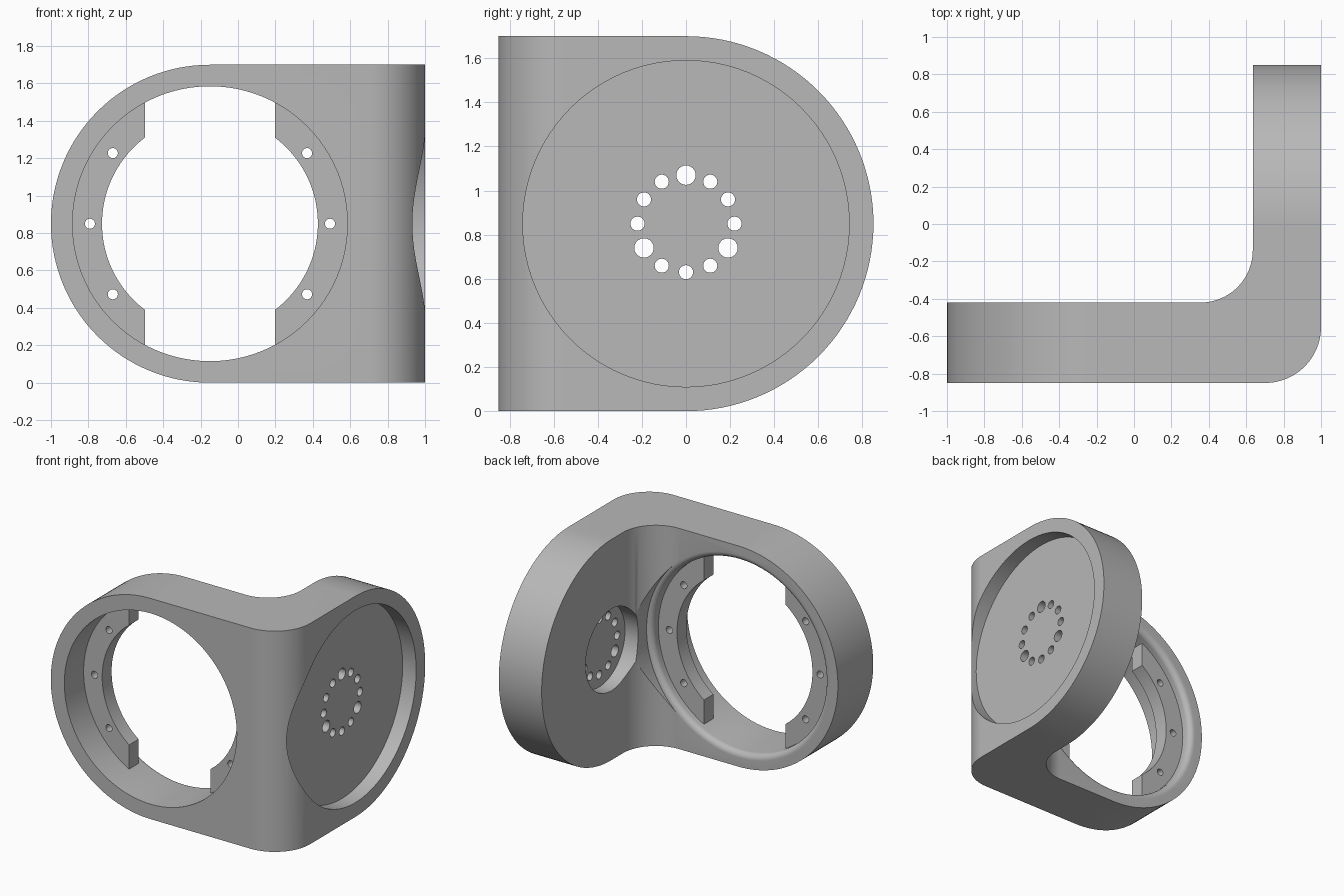
import bpy, bmesh
from math import sin, cos, acos, pi, radians

if "Cube" in bpy.data.objects:
    bpy.data.objects.remove(bpy.data.objects["Cube"], do_unlink=True)

grey = bpy.data.materials.new("plain grey")
grey.use_nodes = True
colour = (0.48, 0.48, 0.48, 1)
grey.diffuse_color = colour
grey.node_tree.nodes["Principled BSDF"].inputs["Base Color"].default_value = colour

R = 0.85             # plate half height, also the rounded end radius
RING_X = -0.15       # centre of the big opening
BORE = 0.735         # opening radius
FRONT, BACK = -0.85, -0.42     # front plate faces
INNER = 0.635        # inner face of the side plate


def arc(cx, cy, r, a0, a1, n=24):
    return [(cx + r * cos(a0 + (a1 - a0) * i / n),
             cy + r * sin(a0 + (a1 - a0) * i / n)) for i in range(n + 1)]


def circle(cx, cy, r, n=96):
    return arc(cx, cy, r, 0, 2 * pi, n)[:-1]


def place(axis, a, b, t):
    return {"x": (t, a, b), "y": (a, t, b), "z": (a, b, t)}[axis]


def loft(name, axis, stacks):
    """Each stack is a list of (depth, outline) sections skinned into one solid."""
    bm = bmesh.new()
    for stack in stacks:
        rings = [[bm.verts.new(place(axis, a, b, t)) for a, b in pts] for t, pts in stack]
        n = len(rings[0])
        for lo, hi in zip(rings, rings[1:]):
            for i in range(n):
                j = (i + 1) % n
                bm.faces.new((lo[i], lo[j], hi[j], hi[i]))
        bm.faces.new(rings[0])
        bm.faces.new(rings[-1])
    bmesh.ops.recalc_face_normals(bm, faces=bm.faces)
    mesh = bpy.data.meshes.new(name)
    bm.to_mesh(mesh)
    bm.free()
    mesh.materials.append(grey)
    obj = bpy.data.objects.new(name, mesh)
    bpy.context.collection.objects.link(obj)
    return obj


def prism(name, axis, lo, hi, *outlines):
    return loft(name, axis, [[(lo, p), (hi, p)] for p in outlines])


def combine(obj, tool, operation="DIFFERENCE"):
    tool.hide_render = True
    mod = obj.modifiers.new("cut", "BOOLEAN")
    mod.operation, mod.object, mod.solver = operation, tool, "EXACT"
    bpy.context.view_layer.objects.active = obj
    bpy.ops.object.modifier_apply(modifier=mod.name)
    bpy.data.objects.remove(tool, do_unlink=True)


def smooth(obj):
    bpy.ops.object.select_all(action="DESELECT")
    obj.select_set(True)
    bpy.context.view_layer.objects.active = obj
    bpy.ops.object.shade_smooth_by_angle(angle=radians(30))


# L-shaped bracket with a rounded corner inside and out
corner = (arc(1 - 0.3, FRONT + 0.3, 0.3, -pi / 2, 0)
          + [(1, 0.9), (INNER, 0.9)]
          + arc(INNER - 0.28, BACK + 0.28, 0.28, 0, -pi / 2)
          + [(-1.1, BACK), (-1.1, FRONT)])
bracket = prism("bracket", "z", -0.1, 2 * R + 0.1, corner)

# Round the free ends of both plates
front_end = arc(RING_X, R, R, pi / 2, 3 * pi / 2, 64) + [(2, 0), (2, 2 * R)]
side_end = arc(0, R, R, -pi / 2, pi / 2, 64) + [(-2, 2 * R + 0.05), (-2, -0.05)]
combine(bracket, prism("front_end", "y", -2, 2, front_end), "INTERSECT")
combine(bracket, prism("side_end", "x", -2, 2, side_end), "INTERSECT")

# Big opening in the front plate, rounded over at the back
lip = 0.045
sections = [(-1, circle(RING_X, R, BORE))]
for i in range(9):
    a = pi / 2 * i / 8
    sections.append((BACK - lip + lip * sin(a),
                     circle(RING_X, R, BORE + lip * (1 - cos(a)))))
sections.append((-0.1, circle(RING_X, R, BORE + lip)))
combine(bracket, loft("opening", "y", [sections]))

# Side plate: wide outer recess, small inner recess, ring of holes
combine(bracket, prism("outer_recess", "x", 0.885, 1.2, circle(0, R, 0.74)))
combine(bracket, prism("inner_recess", "x", 0.4, 0.74, circle(0, R, 0.315, 64)))
holes = []
for k in range(12):
    a = radians(90 + 30 * k)
    holes.append(circle(0.22 * cos(a), R + 0.22 * sin(a),
                        0.044 if k % 4 == 0 else 0.032, 24))
combine(bracket, prism("bolt_ring", "x", 0.6, 1.1, *holes))
smooth(bracket)

# Two mounting flanges inside the opening, each with three screw holes
inner_r, outer_r, cut_x = 0.577, BORE + 0.01, 0.347
for side, label in ((1, "left"), (-1, "right")):
    a, b = acos(cut_x / outer_r), acos(cut_x / inner_r)
    outline = arc(0, 0, outer_r, -a, a, 48) + arc(0, 0, inner_r, b, -b, 40)
    outline = [(RING_X + side * u, R + v) for u, v in outline]
    flange = prism(label + "_flange", "y", -0.615, -0.5, outline)
    screws = [circle(RING_X + side * 0.642 * cos(t), R + 0.642 * sin(t), 0.027, 24)
              for t in (radians(-36), 0, radians(36))]
    combine(flange, prism("screws", "y", -0.8, -0.45, *screws))
    smooth(flange)
